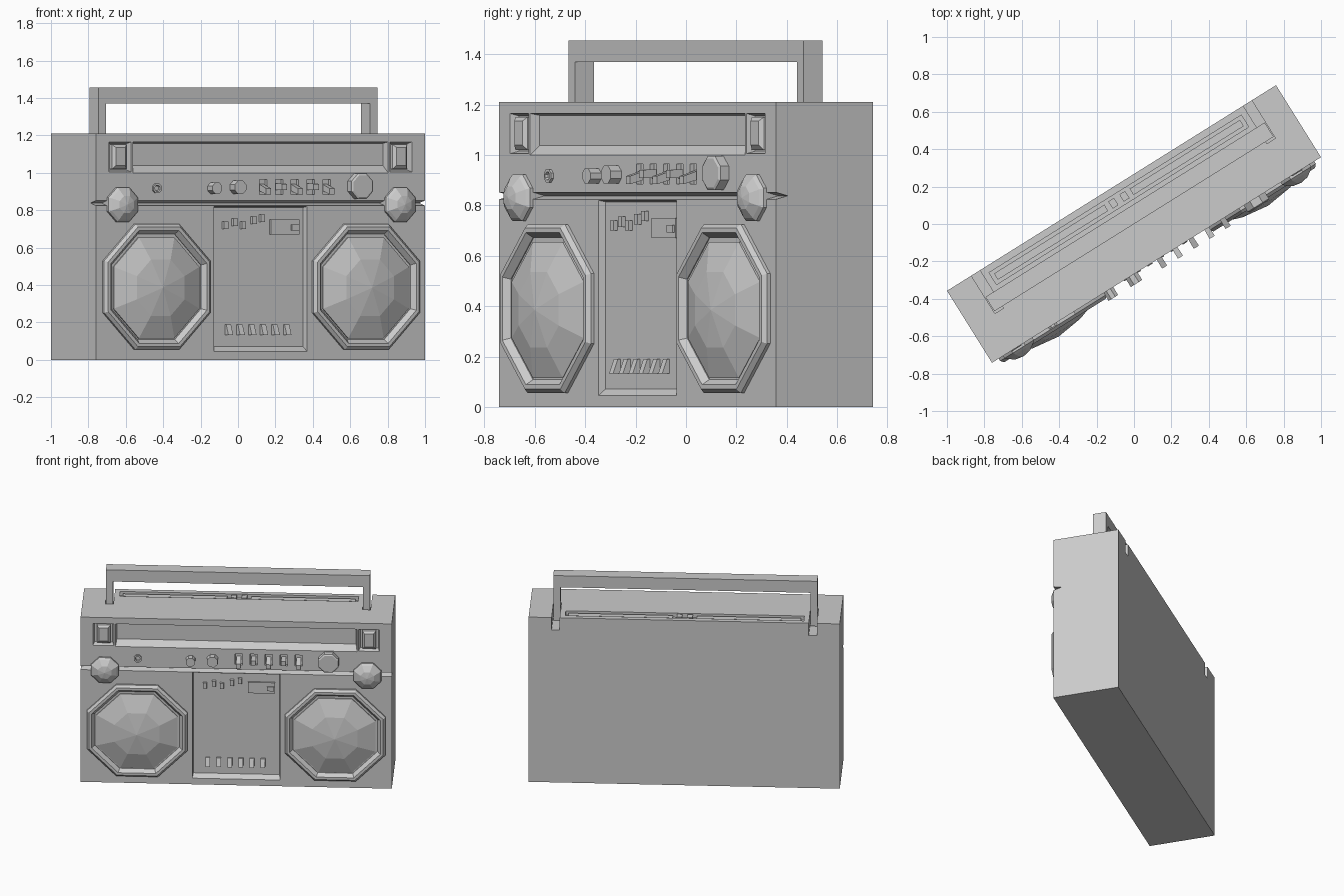
import bpy, bmesh, math
from mathutils import Vector

old = bpy.data.objects.get("Cube")
if old:
    bpy.data.objects.remove(old, do_unlink=True)

YAW = math.radians(32)          # the whole set is turned in plan
W, D, H = 1.037, 0.227, 1.21    # half width, half depth, height
F = -D                          # front plane

grey = bpy.data.materials.new("plain grey")
grey.use_nodes = True
grey.diffuse_color = (0.6, 0.6, 0.6, 1)
grey.node_tree.nodes["Principled BSDF"].inputs["Base Color"].default_value = grey.diffuse_color


def loft(name, rings):
    """Closed solid bridging point rings of equal length."""
    bm = bmesh.new()
    loops = [[bm.verts.new(p) for p in ring] for ring in rings]
    n = len(loops[0])
    for a, b in zip(loops, loops[1:]):
        for i in range(n):
            j = (i + 1) % n
            bm.faces.new((a[i], a[j], b[j], b[i]))
    bm.faces.new(loops[0])
    bm.faces.new(loops[-1])
    bmesh.ops.remove_doubles(bm, verts=bm.verts, dist=1e-5)
    bmesh.ops.recalc_face_normals(bm, faces=bm.faces)
    mesh = bpy.data.meshes.new(name)
    bm.to_mesh(mesh)
    bm.free()
    mesh.materials.append(grey)
    obj = bpy.data.objects.new(name, mesh)
    bpy.context.collection.objects.link(obj)
    obj.rotation_euler.z = YAW
    return obj


def rect(x0, x1, z0, z1, y):
    return [Vector((x, y, z)) for x, z in ((x0, z0), (x1, z0), (x1, z1), (x0, z1))]


def box(name, x0, x1, y0, y1, z0, z1):
    return loft(name, [rect(x0, x1, z0, z1, y0), rect(x0, x1, z0, z1, y1)])


def dial(name, x, z, profile, sides=8):
    """Faceted turned part on the front; profile is (flat radius, height out)."""
    k = 1 / math.cos(math.pi / sides)
    angles = [(i + 0.5) * math.tau / sides for i in range(sides)]
    return loft(name, [[Vector((x + r * k * math.cos(a), F - p, z + r * k * math.sin(a)))
                        for a in angles] for r, p in profile])


def cut(target, cutter):
    bpy.context.view_layer.update()
    mod = target.modifiers.new("cut", 'BOOLEAN')
    mod.operation, mod.solver, mod.object = 'DIFFERENCE', 'EXACT', cutter
    bpy.context.view_layer.objects.active = target
    bpy.ops.object.modifier_apply(modifier=mod.name)
    bpy.data.objects.remove(cutter, do_unlink=True)


def recess(target, x0, x1, z0, z1, depth, slope=0.0, low=0.0):
    """Pocket in the front with sloped walls; low adds slope to the bottom."""
    inner = rect(x0 + slope, x1 - slope, z0 + slope + low, z1 - slope, F + depth)
    cut(target, loft("cutter", [rect(x0, x1, z0, z1, F - 0.02),
                                rect(x0, x1, z0, z1, F), inner]))


# Body: side profile with the V groove across the front
side = [(F, 0), (D, 0), (D, H), (F, H), (F, 0.852), (F + 0.055, 0.838), (F, 0.824)]
body = loft("body", [[Vector((x, y, z)) for y, z in side] for x in (-W, W)])

# Front pockets: tuning window and cassette door
recess(body, -0.805, 0.805, 1.0, 1.165, 0.04, 0.008, 0.03)
recess(body, -0.293, 0.293, 0.045, 0.82, 0.03, 0.006, 0.02)

# Key pockets at both ends of the window
for s in (-1, 1):
    c = s * 0.885
    recess(body, c - 0.07, c + 0.07, 1.005, 1.165, 0.035, 0.01)

# Handle slots open to the back, and the key tray in the top
for s in (-1, 1):
    c = s * 0.857
    cut(body, box("cutter", c - 0.027, c + 0.027, -0.012, D + 0.05, 1.12, H + 0.05))
cut(body, box("cutter", -0.795, 0.795, 0.115, 0.19, H - 0.03, H + 0.05))

# Two long strips in the tray, with small blocks between
for s, label in ((-1, "right"), (1, "left")):
    a, b = sorted((s * 0.08, s * 0.775))
    box("tray_strip_" + label, a, b, 0.133, 0.172, H - 0.04, H - 0.008)
    box("tray_block_" + label, s * 0.035 - 0.018, s * 0.035 + 0.018, 0.13, 0.175, H - 0.04, H)

# Handle: one flat arch of two arms and a bar
arch = [(-0.88, 1.125), (-0.88, 1.455), (0.88, 1.455), (0.88, 1.125),
        (0.833, 1.125), (0.833, 1.37), (-0.833, 1.37), (-0.833, 1.125)]
loft("handle", [[Vector((x, y, z)) for x, z in arch] for y in (0.0, 0.09)])

# Mirrored parts: speakers, tweeters and end keys
for s, label in ((-1, "right"), (1, "left")):
    dial("speaker_ring_" + label, s * 0.66, 0.39,
         [(0.335, -0.01), (0.335, 0.015), (0.32, 0.032), (0.302, 0.032),
          (0.282, 0.004), (0.282, -0.01)])
    dial("speaker_cone_" + label, s * 0.66, 0.385,
         [(0.27, -0.01), (0.27, 0.008), (0.15, 0.05), (0, 0.07)])
    dial("tweeter_" + label, s * 0.875, 0.83,
         [(0.092, -0.06), (0.092, 0.015), (0.08, 0.028), (0.045, 0.052), (0, 0.06)])
    c = s * 0.885
    loft("end_key_" + label, [rect(c - 0.045, c + 0.045, 1.02, 1.15, F + 0.05),
                              rect(c - 0.045, c + 0.045, 1.02, 1.15, F + 0.01),
                              rect(c - 0.03, c + 0.03, 1.04, 1.135, F - 0.005)])

# Knob row
dial("jack", -0.656, 0.917, [(0.026, -0.01), (0.026, 0.012), (0.016, 0.012), (0.012, -0.004)])
dial("small_knob", -0.303, 0.917, [(0.03, -0.01), (0.03, 0.05)])
dial("medium_knob", -0.157, 0.922, [(0.036, -0.01), (0.036, 0.05)])
dial("large_knob", 0.617, 0.928, [(0.067, -0.01), (0.067, 0.04), (0.058, 0.046)])

# Toggle switches: shallow sockets with tilted levers
for i in range(5):
    x = 0.017 + 0.1 * i
    recess(body, x - 0.024, x + 0.024, 0.885, 0.965, 0.02)
    tip = -0.025 if i % 2 == 0 else 0.0
    z = 0.925
    loft(f"toggle_{i + 1}", [rect(x - 0.014, x + 0.014, z - 0.018, z + 0.018, F + 0.03),
                             rect(x - 0.016, x + 0.016, z + tip - 0.016, z + tip + 0.016, F - 0.055)])

# Sliders on the cassette door
P = F + 0.03
for i, (x, z) in enumerate(((-0.21, 0.72), (-0.15, 0.735), (-0.097, 0.72), (-0.03, 0.745), (0.023, 0.758))):
    box(f"slider_{i + 1}", x - 0.013, x + 0.013, P - 0.02, P + 0.01, z - 0.02, z + 0.02)

# Counter window
box("counter_plate", 0.077, 0.257, P - 0.012, P + 0.01, 0.67, 0.75)
box("counter_button", 0.205, 0.25, P - 0.022, P, 0.692, 0.722)

# Cassette keys: wedges leaning out at the bottom
for i in range(6):
    x = -0.19 + 0.0735 * i
    wedge = [(P + 0.01, 0.132), (P - 0.035, 0.132), (P - 0.012, 0.19), (P + 0.01, 0.19)]
    loft(f"cassette_key_{i + 1}", [[Vector((u, y, z)) for y, z in wedge]
                                   for u in (x - 0.015, x + 0.015)])
